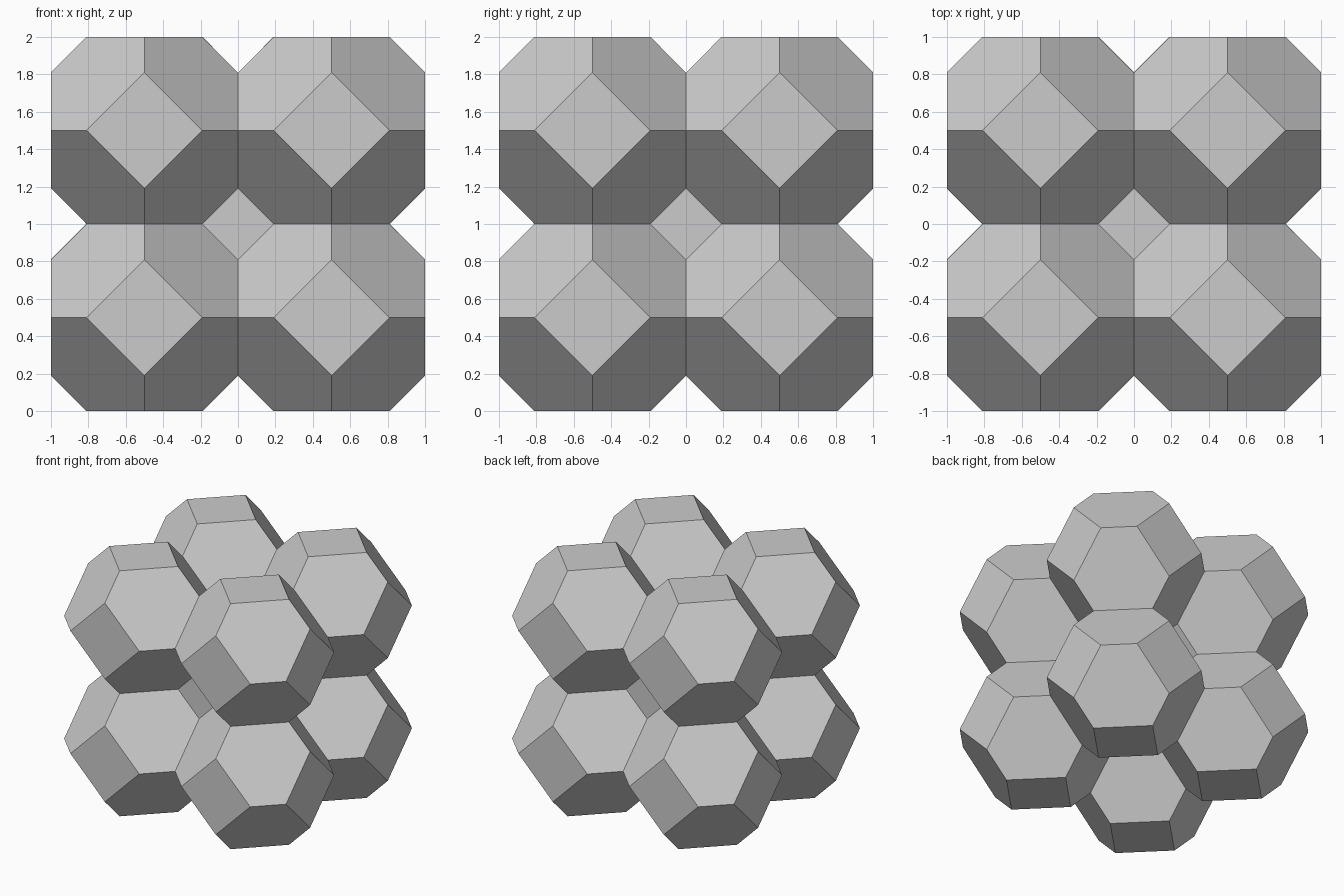
import bpy, bmesh
from math import radians
from itertools import product

if "Cube" in bpy.data.objects:
    bpy.data.objects.remove(bpy.data.objects["Cube"])

HALF = 0.5     # half height of a cell
WIDE = 0.31    # half diagonal of the square faces on the outer cells


def truncated_octahedron(name, half, diag, location):
    """Hull of all permutations of (0, +-diag, +-half)."""
    bm = bmesh.new()
    for a, b in product((-diag, diag), (-half, half)):
        for p in ((0, a, b), (0, b, a), (a, 0, b), (b, 0, a), (a, b, 0), (b, a, 0)):
            bm.verts.new(p)
    bmesh.ops.convex_hull(bm, input=bm.verts[:])
    # merge the hull triangles into clean squares and hexagons
    bmesh.ops.dissolve_limit(bm, angle_limit=radians(2), verts=bm.verts[:], edges=bm.edges[:])
    bmesh.ops.recalc_face_normals(bm, faces=bm.faces[:])
    mesh = bpy.data.meshes.new(name)
    bm.to_mesh(mesh)
    bm.free()
    obj = bpy.data.objects.new(name, mesh)
    obj.location = location
    bpy.context.collection.objects.link(obj)
    return obj


# eight outer cells, stacked two by two by two
for x, y, z in product((-HALF, HALF), (-HALF, HALF), (HALF, 3 * HALF)):
    name = "cell_%s_%s_%s" % ("lower" if z < 1 else "upper",
                              "front" if y < 0 else "back",
                              "left" if x < 0 else "right")
    truncated_octahedron(name, HALF, WIDE, (x, y, z))

# core cell filling the gap between them
truncated_octahedron("core_cell", HALF, HALF - WIDE, (0, 0, 2 * HALF))
